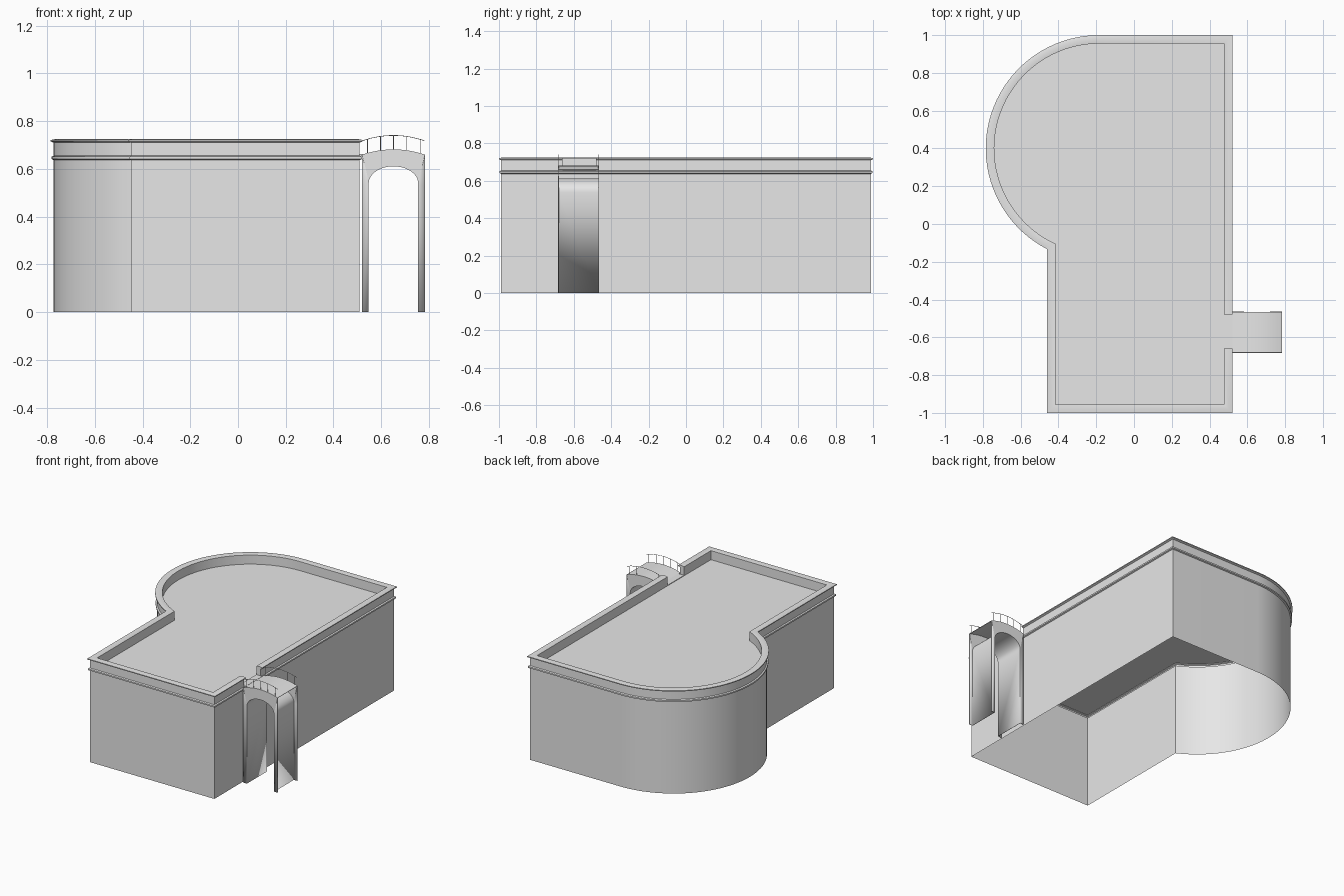
import bpy, bmesh, math

cube = bpy.data.objects.get("Cube")
if cube:
    bpy.data.objects.remove(cube, do_unlink=True)

# Single flat colour
GREY = (0.8, 0.8, 0.8, 1)
grey = bpy.data.materials.new("light grey")
grey.use_nodes = True
grey.diffuse_color = GREY
grey.node_tree.nodes["Principled BSDF"].inputs["Base Color"].default_value = GREY

# Main dimensions
RIGHT, LEFT, END = 0.522, -0.46, 1.0
APSE_X, APSE_Y, APSE_R, APSE_STEPS = -0.185, 0.4, 0.6, 40
ROOF_Z = 0.658
GAP = (-0.66, -0.48)
BRIDGE_X, BRIDGE_HALF, ARCH_HALF = 0.651, 0.132, 0.105
BRIDGE_Y = (-0.682, -0.466)
SPRING_Z, ARCH_RISE = 0.54, 0.072


def outline(inset, gap=False):
    """Plan of the block, moved inwards; with a gap it starts and ends at the doorway."""
    r, left, right, end = APSE_R - inset, LEFT + inset, RIGHT - inset, END - inset
    stop = 2 * math.pi - math.acos((left - APSE_X) / r)
    start = math.pi / 2
    pts = [(right, end)]
    for i in range(APSE_STEPS + 1):
        a = start + (stop - start) * i / APSE_STEPS
        pts.append((APSE_X + r * math.cos(a), APSE_Y + r * math.sin(a)))
    pts += [(left, -end), (right, -end)]
    if gap:
        pts = [(right, GAP[1])] + pts + [(right, GAP[0])]
    return pts


def skin(bm, rings, closed):
    """Bridge a list of vertex rings with quads."""
    for a, b in zip(rings, rings[1:]):
        n = len(a)
        for i in range(n if closed else n - 1):
            j = (i + 1) % n
            bm.faces.new((a[i], a[j], b[j], b[i]))


def sweep(bm, profile, gap):
    rings = [[bm.verts.new((x, y, z)) for x, y in outline(d, gap)] for d, z in profile]
    skin(bm, rings, not gap)
    return rings


def finish(name, bm):
    bmesh.ops.recalc_face_normals(bm, faces=bm.faces)
    mesh = bpy.data.meshes.new(name)
    bm.to_mesh(mesh)
    bm.free()
    ob = bpy.data.objects.new(name, mesh)
    bpy.context.collection.objects.link(ob)
    mesh.materials.append(grey)
    bpy.ops.object.select_all(action="DESELECT")
    ob.select_set(True)
    bpy.context.view_layer.objects.active = ob
    bpy.ops.object.shade_smooth_by_angle(angle=math.radians(30))
    return ob


# Hollow walls with a string course, closed by the flat roof
bm = bmesh.new()
walls = sweep(bm, [(0.012, 0), (0.012, 0.637), (0.003, 0.641), (0.003, 0.651),
                   (0.012, 0.655), (0.012, ROOF_Z)], False)
bm.faces.new(walls[-1])
finish("walls_and_roof", bm)

# Parapet with a projecting cap, interrupted at the bridge
bm = bmesh.new()
rings = sweep(bm, [(0.012, ROOF_Z), (0.012, 0.71), (0, 0.715), (0, 0.721),
                   (0.02, 0.725), (0.045, 0.721), (0.045, ROOF_Z)], True)
for end in (0, -1):
    bm.faces.new([ring[end] for ring in rings])
finish("parapet", bm)


def deck_z(u):
    return 0.658 + 0.022 * (1 - u * u)


# Arched bridge: two faces, the arch lining and the curved deck
steps = 24
inner = [(-ARCH_HALF, 0), (-ARCH_HALF, SPRING_Z - 0.01)]
outer = [(-BRIDGE_HALF, 0), (-BRIDGE_HALF, SPRING_Z - 0.01)]
for i in range(steps + 1):
    t = math.pi * (1 - i / steps)
    u = math.cos(t)
    inner.append((ARCH_HALF * u, SPRING_Z + ARCH_RISE * math.sin(t)))
    outer.append((BRIDGE_HALF * u, deck_z(u)))
inner += [(-x, z) for x, z in reversed(inner[:2])]
outer += [(-x, z) for x, z in reversed(outer[:2])]

bm = bmesh.new()
rows = {}
for y in BRIDGE_Y:
    for key, pts in (("in", inner), ("out", outer)):
        rows[key, y] = [bm.verts.new((BRIDGE_X + x, y, z)) for x, z in pts]
front, back = BRIDGE_Y
skin(bm, [rows["out", front], rows["in", front], rows["in", back], rows["out", back]], False)
skin(bm, [rows["out", front][2:-2], rows["out", back][2:-2]], False)
bridge = finish("arched_bridge", bm)
solid = bridge.modifiers.new("thickness", "SOLIDIFY")
solid.thickness = 0.004
solid.offset = 0

# Threshold through the parapet gap
bm = bmesh.new()
bmesh.ops.create_cube(bm, size=1)
for v in bm.verts:
    v.co.x = 0.477 if v.co.x < 0 else RIGHT
    v.co.y = GAP[0] if v.co.y < 0 else GAP[1]
    v.co.z = ROOF_Z - 0.004 if v.co.z < 0 else ROOF_Z + 0.004
finish("threshold", bm)


# Slim curved handrails on posts
def railing(name, y):
    curve = bpy.data.curves.new(name, "CURVE")
    curve.dimensions = "3D"
    curve.bevel_depth = 0.0015
    curve.bevel_resolution = 1
    us = [-1 + i / 8 for i in range(17)]
    paths = [[(BRIDGE_X + u * BRIDGE_HALF * 0.98, deck_z(u) + 0.06) for u in us]]
    for u in (-0.82, -0.41, 0, 0.41, 0.85):
        x = BRIDGE_X + u * BRIDGE_HALF
        paths.append([(x, deck_z(u)), (x, deck_z(u) + 0.06)])
    for path in paths:
        spline = curve.splines.new("POLY")
        spline.points.add(len(path) - 1)
        for p, (x, z) in zip(spline.points, path):
            p.co = (x, y, z, 1)
    ob = bpy.data.objects.new(name, curve)
    curve.materials.append(grey)
    bpy.context.collection.objects.link(ob)


railing("front_railing", front + 0.002)
railing("back_railing", back - 0.002)
